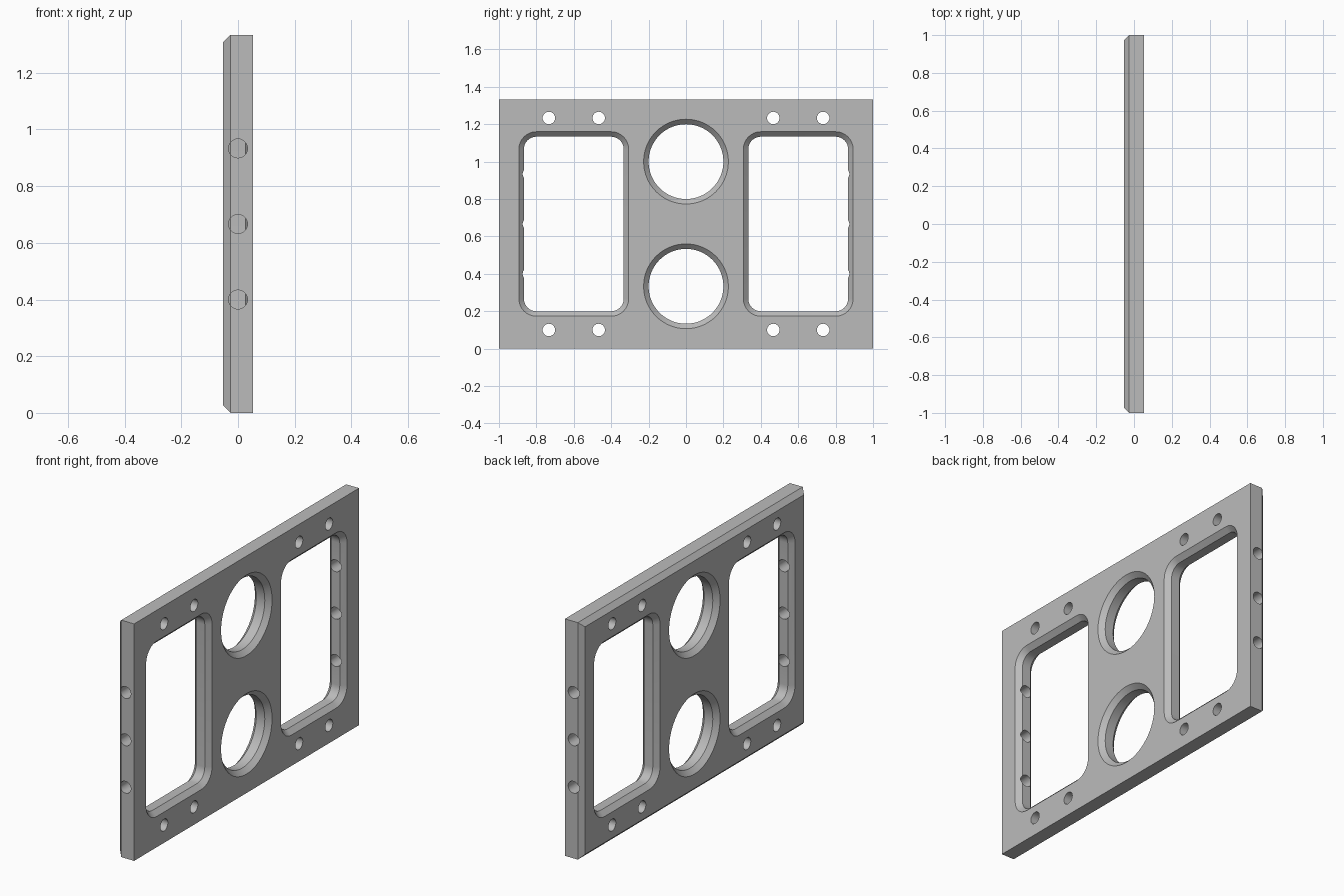
import bpy
import bmesh
from math import cos, sin, pi
from mathutils import Matrix, Vector

cube = bpy.data.objects.get("Cube")
if cube:
    bpy.data.objects.remove(cube, do_unlink=True)

U = 1 / 30            # plate is 60 x 40 x 3.2 units
HALF = 1.6 * U        # half thickness
CHAMFER = 0.8 * U
OVER = 0.3 * U        # cutters overshoot the faces
CENTRE_Z = 20 * U

metal = bpy.data.materials.new("grey metal")
metal.use_nodes = True
metal.diffuse_color = (0.5, 0.5, 0.5, 1)
metal.node_tree.nodes["Principled BSDF"].inputs["Base Color"].default_value = (0.5, 0.5, 0.5, 1)


def outline(half_w, half_h, radius, steps):
    """Rounded rectangle; a circle when the radius equals both half sizes."""
    points = []
    for corner in range(4):
        sx = 1 if corner in (0, 3) else -1
        sy = 1 if corner < 2 else -1
        for i in range(steps + 1):
            a = (corner + i / max(steps, 1)) * pi / 2
            p = Vector((sx * (half_w - radius) + radius * cos(a),
                        sy * (half_h - radius) + radius * sin(a)))
            if not points or (p - points[-1]).length > 1e-5:
                points.append(p)
    if (points[0] - points[-1]).length < 1e-5:
        points.pop()
    return points


def loft(bm, sections, half_w, half_h, radius, steps, matrix):
    """Skin outlines placed along local x; each section is (x, outward offset)."""
    rings = []
    for x, grow in sections:
        r = radius + grow if radius else 0
        rings.append([bm.verts.new(matrix @ Vector((x, p.x, p.y)))
                      for p in outline(half_w + grow, half_h + grow, r, steps)])
    for a, b in zip(rings, rings[1:]):
        for i in range(len(a)):
            j = (i + 1) % len(a)
            bm.faces.new((a[i], a[j], b[j], b[i]))
    bm.faces.new(rings[0][::-1])
    bm.faces.new(rings[-1])


def finish(bm, name):
    bmesh.ops.recalc_face_normals(bm, faces=bm.faces)
    mesh = bpy.data.meshes.new(name)
    bm.to_mesh(mesh)
    bm.free()
    mesh.materials.append(metal)
    obj = bpy.data.objects.new(name, mesh)
    bpy.context.collection.objects.link(obj)
    return obj


def at(y, z):
    return Matrix.Translation((0, y, z))


# Plate with the rim chamfered on its -x face only
bm = bmesh.new()
loft(bm, [(-HALF, -CHAMFER), (-HALF + CHAMFER, 0), (HALF, 0)],
     30 * U, 20 * U, 0, 0, at(0, CENTRE_Z))
plate = finish(bm, "mounting_plate")

# Openings through the plate, chamfered on both faces
flare = CHAMFER + OVER
flared = [(-HALF - OVER, flare), (CHAMFER - HALF, 0),
          (HALF - CHAMFER, 0), (HALF + OVER, flare)]
straight = [(-HALF - OVER, 0), (HALF + OVER, 0)]
bm = bmesh.new()
for side in (-1, 1):
    # rectangular window
    loft(bm, flared, 8 * U, 14 * U, 2 * U, 8, at(side * 18 * U, CENTRE_Z))
    # large round bore
    loft(bm, flared, 6 * U, 6 * U, 6 * U, 16, at(0, CENTRE_Z + side * 10 * U))
    # screw holes
    for y in (14, 22):
        for z in (3, 37):
            loft(bm, straight, U, U, U, 8, at(side * y * U, z * U))
openings = finish(bm, "opening_cutter")

# Edge holes drilled from each end into the windows
bm = bmesh.new()
turn = Matrix.Rotation(pi / 2, 4, "Z")
for side in (-1, 1):
    for z in (12, 20, 28):
        loft(bm, [(-4 * U, 0), (4 * U, 0)], U, U, U, 8,
             at(side * 28 * U, z * U) @ turn)
drills = finish(bm, "edge_hole_cutter")

# Cut and clean up
bpy.ops.object.select_all(action="DESELECT")
plate.select_set(True)
bpy.context.view_layer.objects.active = plate
for cutter in (openings, drills):
    cutter.hide_render = True
    mod = plate.modifiers.new(cutter.name, "BOOLEAN")
    mod.operation = "DIFFERENCE"
    mod.solver = "EXACT"
    mod.object = cutter
    bpy.ops.object.modifier_apply(modifier=mod.name)
    bpy.data.objects.remove(cutter, do_unlink=True)

bpy.ops.object.shade_smooth_by_angle(angle=pi / 6)
